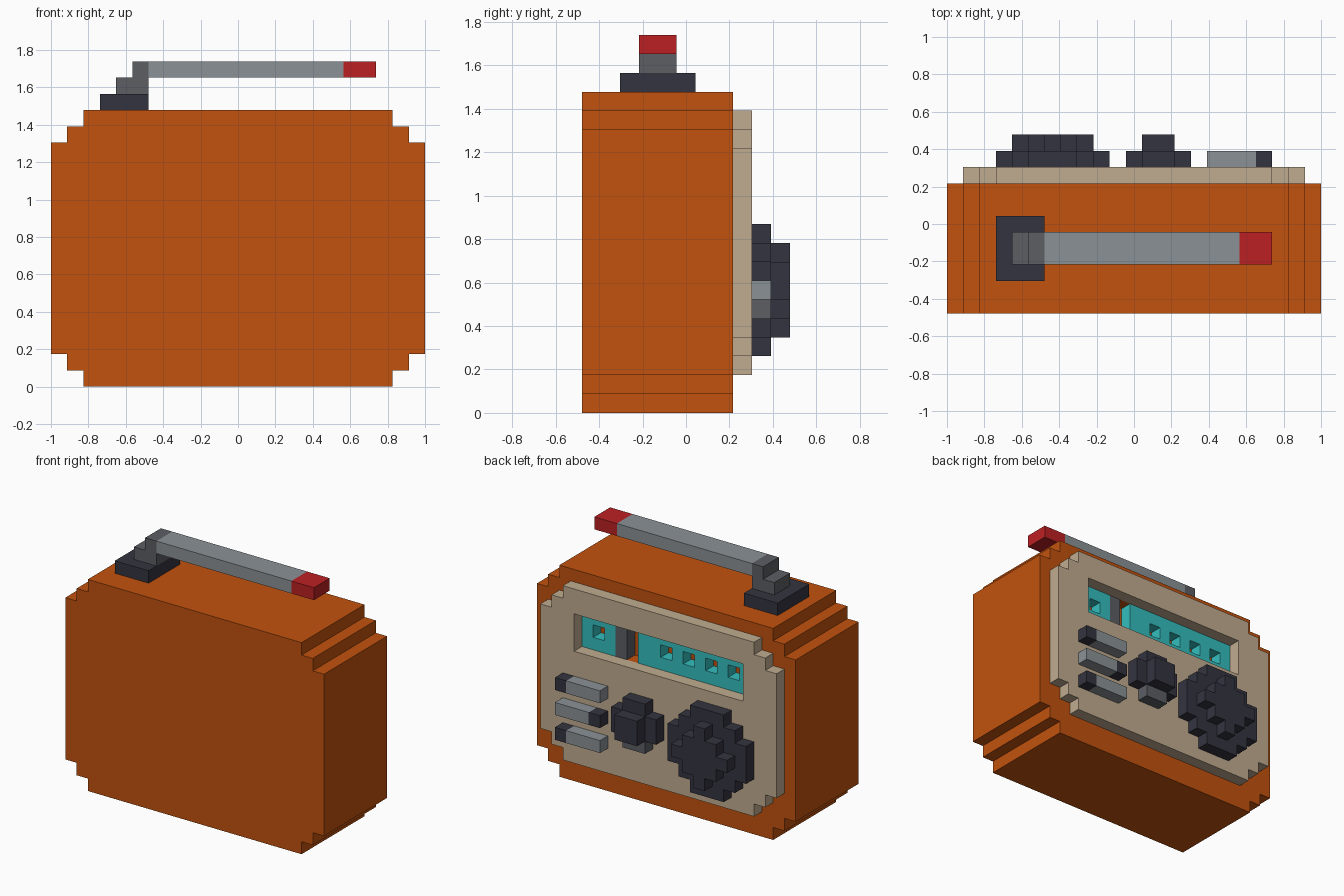
import bpy
import bmesh
from mathutils import Vector

cube = bpy.data.objects.get("Cube")
if cube:
    bpy.data.objects.remove(cube, do_unlink=True)

U = 2 / 23                              # one block of the grid
ORIGIN = Vector((-1, -5.5 * U, 0))      # grid corner


def material(name, rgb):
    lin = [(c / 255 / 12.92) if c < 11 else ((c / 255 + 0.055) / 1.055) ** 2.4 for c in rgb]
    m = bpy.data.materials.new(name)
    m.use_nodes = True
    m.diffuse_color = (*lin, 1)
    m.node_tree.nodes["Principled BSDF"].inputs["Base Color"].default_value = (*lin, 1)
    return m


ORANGE = material("orange", (194, 82, 13))
TAN = material("tan", (192, 172, 144))
NAVY = material("dark navy", (52, 52, 64))
GREY = material("light grey", (138, 145, 150))
STEEL = material("dark grey", (92, 94, 100))
RED = material("red", (188, 32, 35))
TEAL = material("teal", (52, 190, 190))


def slab(name, outlines, y0, y1, mat):
    """Extrude x-z outlines, in grid blocks, from y0 to y1."""
    bm = bmesh.new()
    for pts in outlines:
        verts = [bm.verts.new(ORIGIN + Vector((x, y0, z)) * U) for x, z in pts]
        face = bm.faces.new(verts)
        ext = bmesh.ops.extrude_face_region(bm, geom=[face], use_keep_orig=True)
        moved = [v for v in ext["geom"] if isinstance(v, bmesh.types.BMVert)]
        bmesh.ops.translate(bm, verts=moved, vec=(0, (y1 - y0) * U, 0))
    bmesh.ops.recalc_face_normals(bm, faces=bm.faces)
    mesh = bpy.data.meshes.new(name)
    bm.to_mesh(mesh)
    bm.free()
    if mat:
        mesh.materials.append(mat)
    ob = bpy.data.objects.new(name, mesh)
    bpy.context.collection.objects.link(ob)
    return ob


def rect(x0, x1, z0, z1):
    return [(x0, z0), (x1, z0), (x1, z1), (x0, z1)]


def stepped(x0, x1, z0, z1, n):
    """Rectangle whose corners are cut into n one-block steps."""
    corner = [(n, 0)]
    for i in range(n):
        corner += [(n - i, i + 1), (n - i - 1, i + 1)]
    back = corner[::-1]
    return ([(x0 + a, z0 + b) for a, b in back] + [(x1 - a, z0 + b) for a, b in corner]
            + [(x1 - a, z1 - b) for a, b in back] + [(x0 + a, z1 - b) for a, b in corner])


def box(name, x0, x1, y0, y1, z0, z1, mat):
    return slab(name, [rect(x0, x1, z0, z1)], y0, y1, mat)


def cut(ob, cutter):
    mod = ob.modifiers.new("cut", 'BOOLEAN')
    mod.operation = 'DIFFERENCE'
    mod.solver = 'EXACT'
    mod.object = cutter
    bpy.ops.object.select_all(action='DESELECT')
    bpy.context.view_layer.objects.active = ob
    ob.select_set(True)
    bpy.ops.object.modifier_apply(modifier=mod.name)


# Case and rear panel, both opened by the dial window
body = slab("body", [stepped(0, 23, 0, 17, 2)], 0, 8, ORANGE)
panel = slab("rear_panel", [stepped(1, 22, 2, 16, 2)], 8, 9, TAN)
window = box("window_cutter", 4, 19, 7, 9.5, 11, 14, None)
cut(body, window)
cut(panel, window)
bpy.data.objects.remove(window, do_unlink=True)

# Tuning scale with square holes and a slot for the needle
scale = slab("tuning_scale", [rect(4, 14, 11, 14), rect(16, 19, 11, 14)], 7, 8, TEAL)
holes = slab("hole_cutter", [rect(x, x + 1, 12, 13) for x in (5, 7, 9, 11, 17)], 6.5, 8.5, None)
cut(scale, holes)
bpy.data.objects.remove(holes, do_unlink=True)
box("tuning_needle", 15, 16, 7, 8, 11, 14, STEEL)

# Large dial
slab("large_dial_base", [stepped(3, 10, 3, 10, 2)], 9, 10, NAVY)
slab("large_dial_cap", [stepped(4, 9, 4, 9, 2)], 10, 11, NAVY)

# Small dial with a grey mark below
slab("small_dial_base", [[(11, 6), (15, 6), (15, 8), (14, 8), (14, 9),
                          (12, 9), (12, 8), (11, 8)]], 9, 10, NAVY)
box("small_dial_cap", 12, 14, 10, 11, 6, 8, NAVY)
box("small_dial_mark", 12, 14, 9, 10, 5, 6, STEEL)

# Three slide switches; the middle one is set the other way
for label, z, knob_x in (("top", 8, 19), ("middle", 6, 16), ("bottom", 4, 19)):
    track_x = 16 if knob_x == 19 else 17
    box(label + "_switch_track", track_x, track_x + 3, 9, 10, z, z + 1, GREY)
    box(label + "_switch_knob", knob_x, knob_x + 1, 9, 10, z, z + 1, NAVY)

# Folded antenna
box("antenna_base", 3, 6, 2, 6, 17, 18, NAVY)
slab("antenna_joint", [[(4, 18), (6, 18), (6, 20), (5, 20), (5, 19), (4, 19)]], 3, 5, STEEL)
box("antenna_rod", 6, 18, 3, 5, 19, 20, GREY)
box("antenna_tip", 18, 20, 3, 5, 19, 20, RED)
